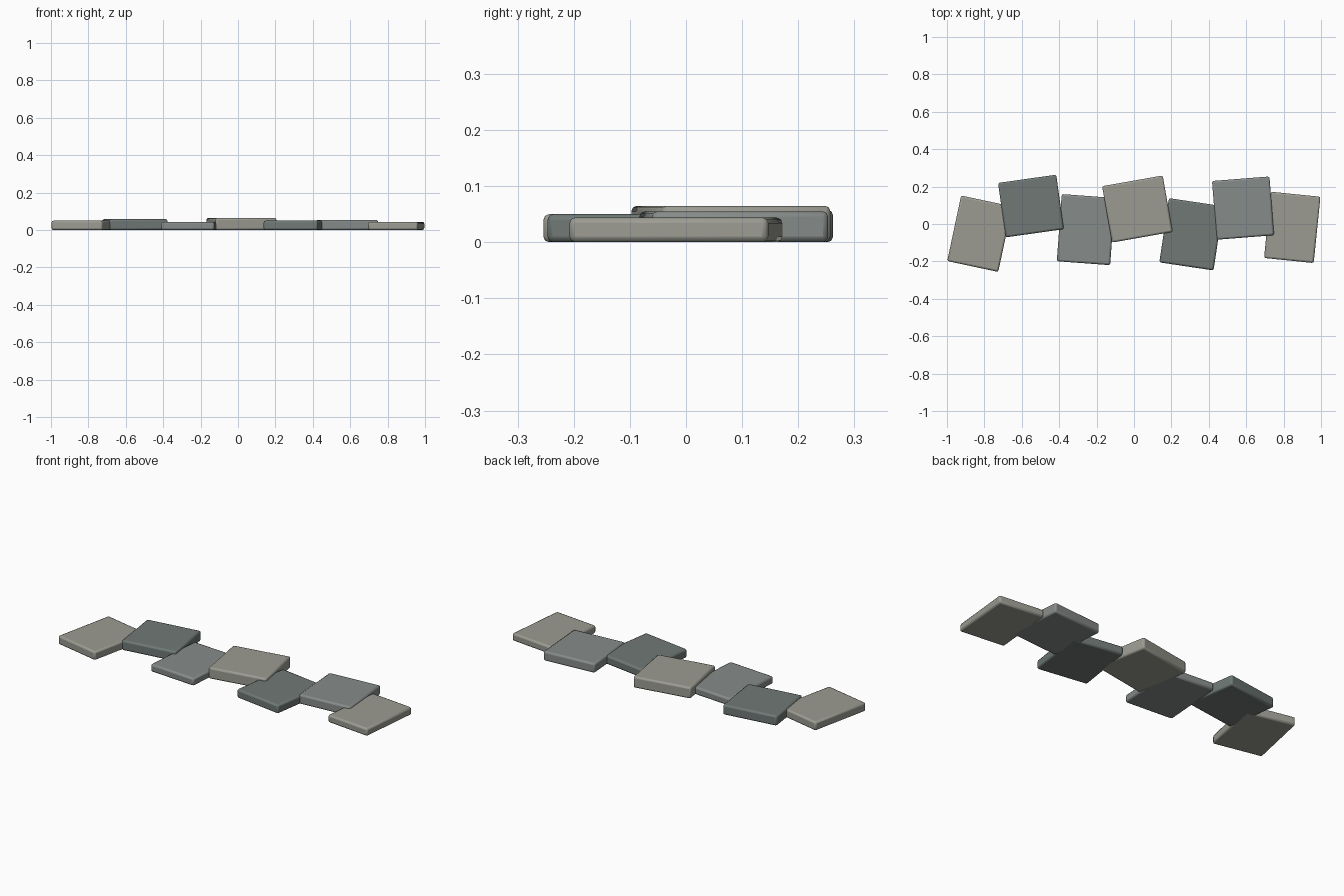
import bpy, math

if "Cube" in bpy.data.objects:
    bpy.data.objects.remove(bpy.data.objects["Cube"])

# Three stone shades, repeated along the path
shades = []
for name, c in [("warm_stone", (0.33, 0.33, 0.29)),
                ("dark_stone", (0.16, 0.19, 0.18)),
                ("cool_stone", (0.24, 0.26, 0.25))]:
    m = bpy.data.materials.new(name)
    m.diffuse_color = (*c, 1)
    m.use_nodes = True
    m.node_tree.nodes["Principled BSDF"].inputs["Base Color"].default_value = m.diffuse_color
    shades.append(m)


def slab(i, x, y, w, d, h, deg):
    """One bevelled paving slab resting on the ground."""
    bpy.ops.mesh.primitive_cube_add(size=1, location=(x, y, h / 2))
    o = bpy.context.object
    o.name = f"paving_slab_{i + 1}"
    o.scale = (w, d, h)
    bpy.ops.object.transform_apply(location=False, rotation=False, scale=True)
    o.rotation_euler.z = math.radians(deg)
    b = o.modifiers.new("worn_edges", 'BEVEL')
    b.width = 0.01
    b.segments = 2
    o.data.materials.append(shades[i % 3])
    bpy.ops.object.shade_smooth_by_angle(angle=math.radians(30))


# Slabs left to right: x, y, width, depth, height, turn in degrees
for i, s in enumerate([
    (-0.825, -0.052, 0.279, 0.358, 0.050, -12),
    (-0.551, 0.096, 0.314, 0.294, 0.058, 8),
    (-0.257, -0.030, 0.286, 0.360, 0.044, -4.2),
    (0.018, 0.080, 0.329, 0.306, 0.065, 10),
    (0.306, -0.055, 0.293, 0.347, 0.050, -8.5),
    (0.583, 0.085, 0.308, 0.315, 0.055, 4.5),
    (0.846, -0.018, 0.267, 0.356, 0.044, -5.8),
]):
    slab(i, *s)
